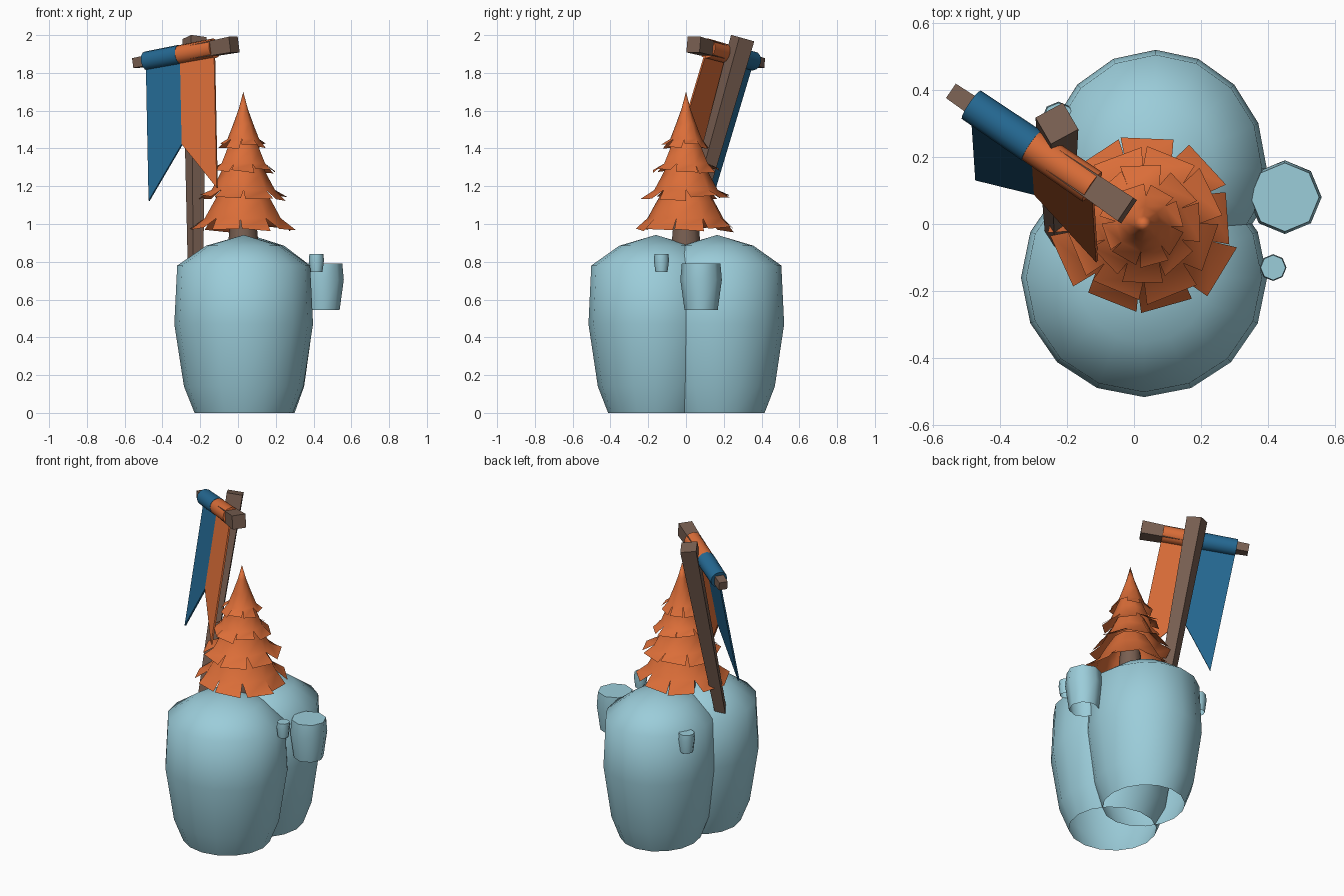
import bpy, math, random
from mathutils import Vector

if "Cube" in bpy.data.objects:
    bpy.data.objects.remove(bpy.data.objects["Cube"])

random.seed(4)


def material(name, rgb):
    m = bpy.data.materials.new(name)
    m.diffuse_color = (*rgb, 1)
    m.use_nodes = True
    m.node_tree.nodes["Principled BSDF"].inputs["Base Color"].default_value = m.diffuse_color
    return m


STONE = material("pale blue stone", (0.33, 0.61, 0.70))
ORANGE = material("orange", (0.71, 0.155, 0.04))
BLUE = material("deep blue", (0.018, 0.14, 0.29))
WOOD = material("brown wood", (0.19, 0.115, 0.083))


def make(name, verts, faces, mat, smooth=None):
    me = bpy.data.meshes.new(name)
    me.from_pydata([tuple(v) for v in verts], [], faces)
    me.materials.append(mat)
    ob = bpy.data.objects.new(name, me)
    bpy.context.collection.objects.link(ob)
    if smooth:
        bpy.ops.object.select_all(action='DESELECT')
        ob.select_set(True)
        bpy.context.view_layer.objects.active = ob
        bpy.ops.object.shade_smooth_by_angle(angle=math.radians(smooth))
    return ob


def stone(name, x, y, sx, sy, z0, profile, n, smooth):
    """Open-bottomed turned stone; the last profile point is the apex."""
    verts, faces = [], []
    for r, z in profile[:-1]:
        for i in range(n):
            a = 2 * math.pi * i / n + math.pi / 2
            verts.append((x + r * sx * math.cos(a), y + r * sy * math.sin(a), z0 + z))
    k = len(profile) - 1
    for j in range(k - 1):
        for i in range(n):
            i2 = (i + 1) % n
            faces.append((j * n + i, j * n + i2, (j + 1) * n + i2, (j + 1) * n + i))
    verts.append((x, y, z0 + profile[-1][1]))
    for i in range(n):
        faces.append(((k - 1) * n + i, (k - 1) * n + (i + 1) % n, len(verts) - 1))
    return make(name, verts, faces, STONE, smooth)


def frame(p, q, side):
    d = (q - p).normalized()
    s = Vector(side)
    s = (s - d * s.dot(d)).normalized()
    return s, d.cross(s)


def beam(name, p, q, r0, r1, n, mat, side, phase=0.0, smooth=None):
    """Tapered capped prism from p to q with n sides."""
    p, q = Vector(p), Vector(q)
    s, t = frame(p, q, side)
    verts = []
    for c, r in ((p, r0), (q, r1)):
        for i in range(n):
            a = 2 * math.pi * i / n + phase
            verts.append(c + s * r * math.cos(a) + t * r * math.sin(a))
    faces = [(i, (i + 1) % n, n + (i + 1) % n, n + i) for i in range(n)]
    faces += [tuple(reversed(range(n))), tuple(range(n, 2 * n))]
    return make(name, verts, faces, mat, smooth)


# Two large stones
big = [(0.255, 0), (0.31, 0.14), (0.36, 0.47), (0.345, 0.78), (0.195, 0.885), (0, 0.942)]
stone("front_stone", 0.03, -0.16, 1.02, 0.99, 0, big, 16, 60)
stone("back_stone", 0.065, 0.165, 0.92, 0.985, 0, big, 16, 60)

# Pebbles stuck to the stones
small = [(0.8, 0), (1.0, 0.65), (0.93, 1.0), (0, 1.0)]
for name, x, y, r, z0, h in (("large_pebble", 0.45, 0.08, 0.11, 0.545, 0.245),
                             ("small_pebble", 0.415, -0.13, 0.04, 0.745, 0.095),
                             ("rear_pebble", -0.225, 0.315, 0.05, 0.67, 0.12)):
    stone(name, x, y, r, r, z0, [(a, b * h) for a, b in small], 8, 60)

# Tree trunk
TX, TY = 0.028, 0.0
beam("tree_trunk", (TX, TY, 0.84), (TX, TY, 1.12), 0.085, 0.06, 10, WOOD, (1, 0, 0), 0, 40)


def foliage(name, profile, n, turn, tip=None):
    """Flared skirt whose lowest row is cut into separate drooping petals."""
    verts, faces = [], []
    half = math.pi / n
    for i in range(n):
        a = turn + 2 * half * i + random.uniform(-0.06, 0.06)
        grow, drop = random.uniform(0.97, 1.09), random.uniform(-0.01, 0.015)
        b = len(verts)
        for j, (r, z) in enumerate(profile):
            last = j == len(profile) - 1
            c = a if last else turn + 2 * half * i
            w = half * (0.86 if last else 1.0)
            k = grow if last else 1.0
            skew = random.uniform(-0.008, 0.008) if last else 0
            for sgn in (-1, 1):
                verts.append((TX + r * k * math.cos(c + sgn * w),
                              TY + r * k * math.sin(c + sgn * w),
                              z + (drop + sgn * skew if last else 0)))
            if j:
                o = b + 2 * j
                faces.append((o, o + 1, o - 1, o - 2))
        if tip:
            verts.append((TX, TY, tip))
            faces.append((b, b + 1, len(verts) - 1))
    ob = make(name, verts, faces, ORANGE)
    # weld the uncut rows so they shade smoothly
    import bmesh
    bm = bmesh.new()
    bm.from_mesh(ob.data)
    bmesh.ops.remove_doubles(bm, verts=bm.verts, dist=0.0005)
    bm.to_mesh(ob.data)
    bm.free()
    bpy.ops.object.select_all(action='DESELECT')
    ob.select_set(True)
    bpy.context.view_layer.objects.active = ob
    bpy.ops.object.shade_smooth_by_angle(angle=math.radians(60))


# Tree foliage tiers, bottom to top
foliage("foliage_bottom", [(0.10, 1.21), (0.155, 1.12), (0.205, 1.03), (0.268, 0.967)], 9, 0.1)
foliage("foliage_lower", [(0.08, 1.35), (0.125, 1.26), (0.168, 1.18), (0.228, 1.135)], 8, 0.4)
foliage("foliage_upper", [(0.06, 1.48), (0.095, 1.39), (0.125, 1.32), (0.17, 1.28)], 8, 0.0)
foliage("foliage_top", [(0.024, 1.61), (0.053, 1.53), (0.084, 1.45), (0.122, 1.41)], 8, 0.3, 1.70)

# Leaning banner pole
R2 = math.sqrt(2)
beam("banner_pole", (-0.225, -0.04, 0.77), (-0.23, 0.30, 1.984), 0.03 * R2, 0.047 * R2, 4,
     WOOD, (0.86, 0.5, 0), math.pi / 4)

# Crossbar
A, B = Vector((-0.543, 0.395, 1.852)), Vector((-0.02, 0.04, 1.95))
ACROSS = (0.56, 0.83, 0)
beam("crossbar", A, B, 0.026 * R2, 0.042 * R2, 4, WOOD, ACROSS, math.pi / 4)

# Cloth sleeves and hanging halves with a swallowtail cut
HANG = Vector((0.02, -0.30, -1))
for name, mat, t0, t1, d0, d1 in (("blue", BLUE, 0.11, 0.455, 0.74, 0.475),
                                  ("orange", ORANGE, 0.455, 0.80, 0.475, 0.74)):
    p, q = A.lerp(B, t0), A.lerp(B, t1)
    beam(name + "_sleeve", p, q, 0.051, 0.053, 12, mat, ACROSS, 0, 40)
    cloth = make(name + "_cloth", [p, q, q + HANG * d1, p + HANG * d0], [(0, 3, 2, 1)], mat)
    mod = cloth.modifiers.new("thickness", 'SOLIDIFY')
    mod.thickness, mod.offset = 0.01, 0
